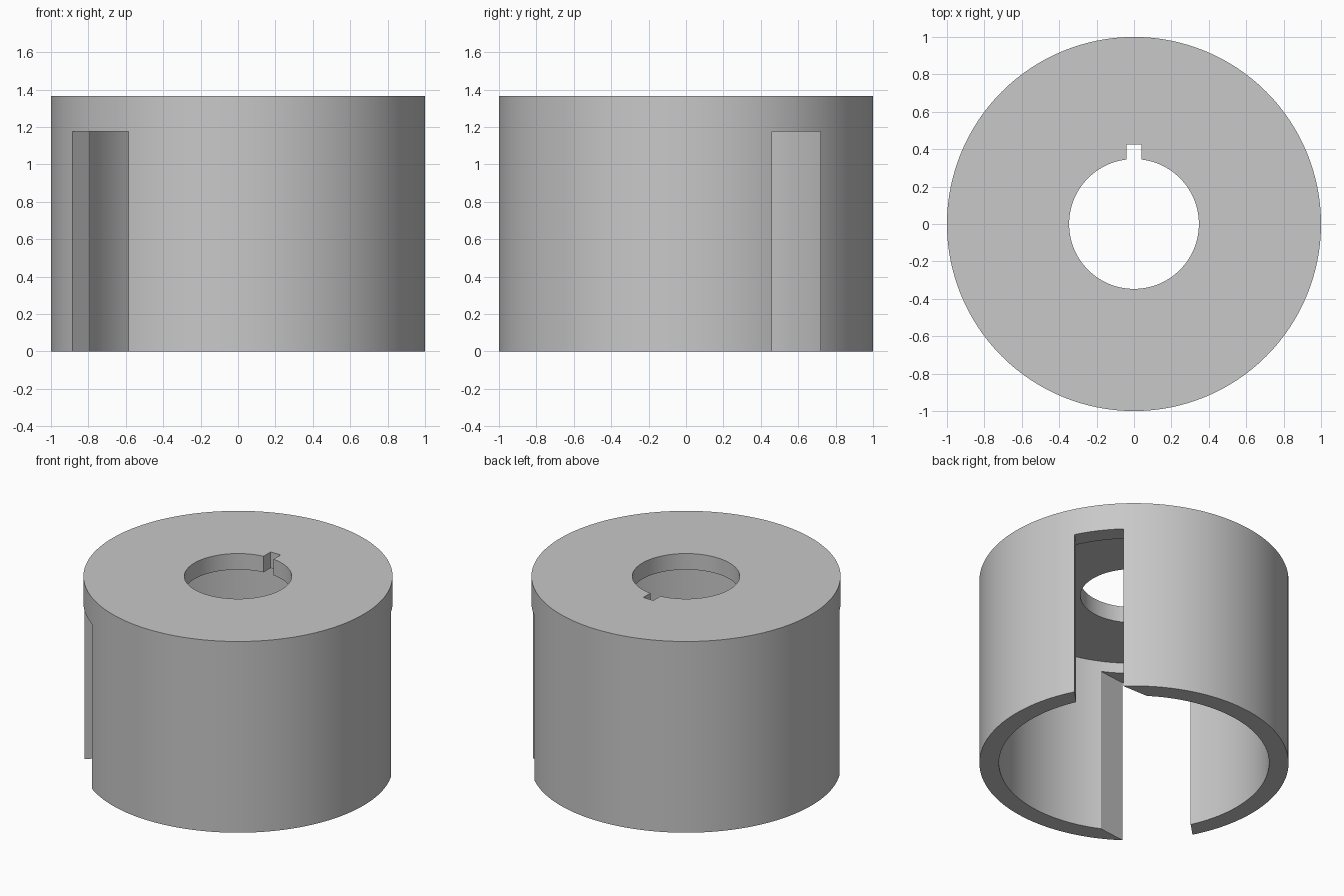
import bpy, bmesh, math

default = bpy.data.objects.get("Cube")
if default:
    bpy.data.objects.remove(default, do_unlink=True)

HEIGHT, CEILING, SLOT_TOP = 1.365, 1.25, 1.175
OUTER, INNER, BORE = 1.0, 0.874, 0.347
SEGMENTS = 128

grey = bpy.data.materials.new("plain_grey")
grey.use_nodes = True
grey.diffuse_color = (0.58, 0.58, 0.58, 1)
grey.node_tree.nodes["Principled BSDF"].inputs["Base Color"].default_value = grey.diffuse_color


def add_object(name, bm):
    bmesh.ops.recalc_face_normals(bm, faces=bm.faces)
    mesh = bpy.data.meshes.new(name)
    bm.to_mesh(mesh)
    bm.free()
    mesh.materials.append(grey)
    obj = bpy.data.objects.new(name, mesh)
    bpy.context.collection.objects.link(obj)
    return obj


def revolve(name, profile):
    """Closed ring made by turning a (radius, height) profile about z."""
    bm = bmesh.new()
    rings = []
    for i in range(SEGMENTS):
        a = 2 * math.pi * i / SEGMENTS
        rings.append([bm.verts.new((r * math.cos(a), r * math.sin(a), z)) for r, z in profile])
    for i, ring in enumerate(rings):
        after = rings[(i + 1) % SEGMENTS]
        for j in range(len(profile)):
            k = (j + 1) % len(profile)
            bm.faces.new((ring[j], after[j], after[k], ring[k]))
    return add_object(name, bm)


def prism(name, outline, bottom, top):
    """Upright block with the given plan outline."""
    bm = bmesh.new()
    face = bm.faces.new([bm.verts.new((x, y, bottom)) for x, y in outline])
    moved = bmesh.ops.extrude_face_region(bm, geom=[face])["geom"]
    bmesh.ops.translate(bm, vec=(0, 0, top - bottom),
                        verts=[v for v in moved if isinstance(v, bmesh.types.BMVert)])
    obj = add_object(name, bm)
    obj.hide_render = True
    return obj


def slot_outline(wall_a, wall_b):
    """Extend two cut walls (outer point, inner point) past the shell."""
    def along(wall, t):
        (ox, oy), (ix, iy) = wall
        d = math.hypot(ix - ox, iy - oy)
        return ox + (ix - ox) / d * t, oy + (iy - oy) / d * t
    return [along(wall_a, -0.12), along(wall_a, 0.3), along(wall_b, 0.3), along(wall_b, -0.12)]


# Hollow cup, open below, with a round bore through its top
body = revolve("slotted_cup", [(OUTER, 0), (OUTER, HEIGHT), (BORE, HEIGHT),
                               (BORE, CEILING), (INNER, CEILING), (INNER, 0)])

# Keyway and the two tall side slots
cutters = [
    prism("keyway_cutter", [(-0.04, 0.2), (0.04, 0.2), (0.04, 0.425), (-0.04, 0.425)], 1.0, 1.6),
    prism("back_slot_cutter", slot_outline(((0.888, 0.46), (0.794, 0.364)),
                                           ((0.694, 0.72), (0.494, 0.72))), -0.2, SLOT_TOP),
    prism("front_slot_cutter", slot_outline(((-0.885, -0.466), (-0.791, -0.372)),
                                            ((-0.585, -0.811), (-0.38, -0.787))), -0.2, SLOT_TOP),
]

bpy.ops.object.select_all(action="DESELECT")
bpy.context.view_layer.objects.active = body
body.select_set(True)
for cutter in cutters:
    cut = body.modifiers.new(cutter.name, "BOOLEAN")
    cut.operation = "DIFFERENCE"
    cut.solver = "EXACT"
    cut.object = cutter
    bpy.ops.object.modifier_apply(modifier=cut.name)
    bpy.data.objects.remove(cutter, do_unlink=True)

bpy.ops.object.shade_smooth_by_angle(angle=math.radians(20))
